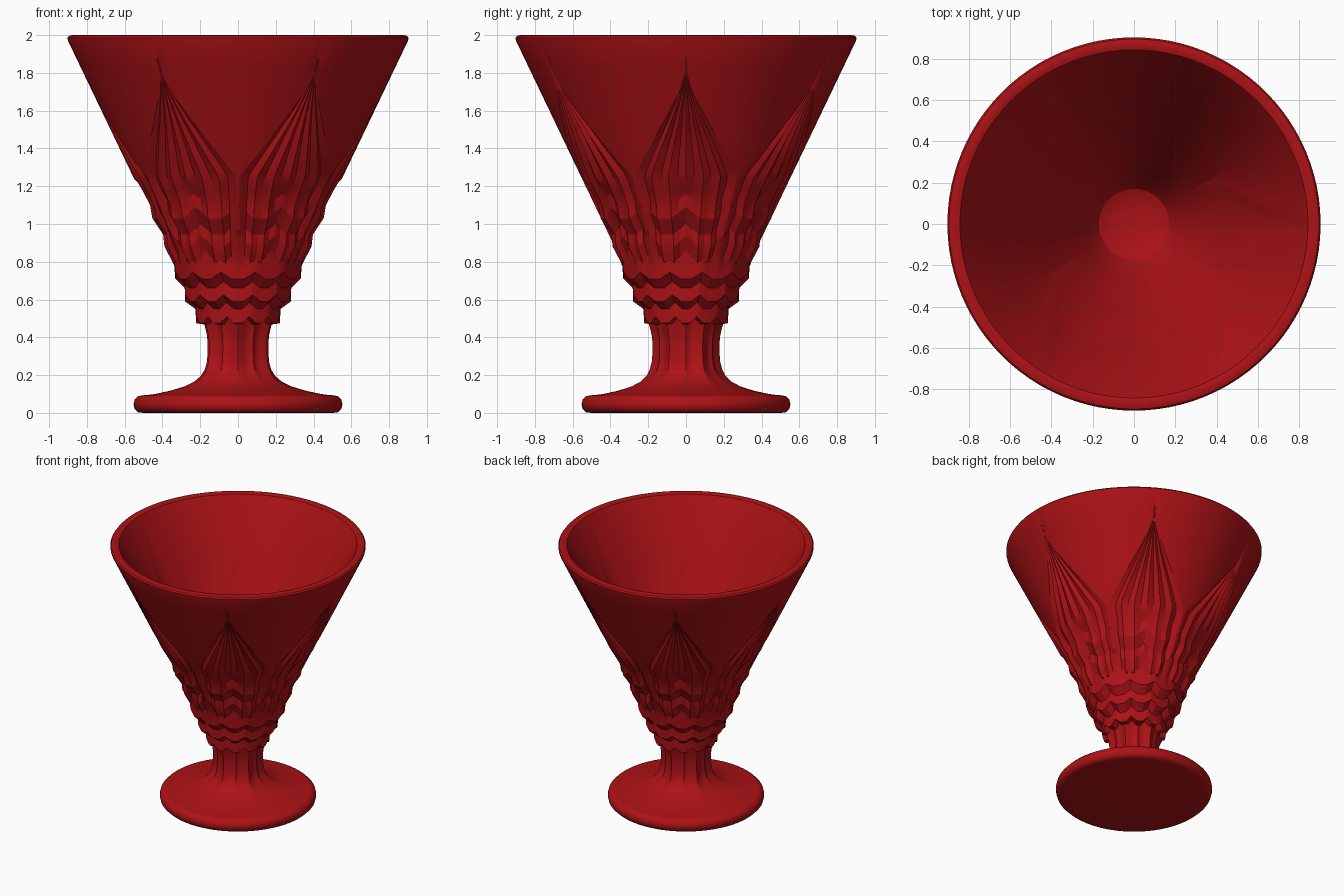
import bpy, bmesh, math
from math import sin, cos, pi, radians

if "Cube" in bpy.data.objects:
    bpy.data.objects.remove(bpy.data.objects["Cube"])

red = bpy.data.materials.new("red_glass")
red.diffuse_color = (0.42, 0.006, 0.008, 1)
red.use_nodes = True
red.node_tree.nodes["Principled BSDF"].inputs["Base Color"].default_value = red.diffuse_color


def skin(name, rings, angle):
    """Bridge closed rings of points, capping both ends."""
    bm = bmesh.new()
    vr = [[bm.verts.new(p) for p in ring] for ring in rings]
    n = len(vr[0])
    for a, b in zip(vr, vr[1:]):
        for i in range(n):
            j = (i + 1) % n
            bm.faces.new((a[i], a[j], b[j], b[i]))
    bm.faces.new(vr[0][::-1])
    bm.faces.new(vr[-1])
    bmesh.ops.recalc_face_normals(bm, faces=bm.faces)
    me = bpy.data.meshes.new(name)
    bm.to_mesh(me)
    bm.free()
    me.materials.append(red)
    ob = bpy.data.objects.new(name, me)
    bpy.context.collection.objects.link(ob)
    bpy.ops.object.select_all(action='DESELECT')
    ob.select_set(True)
    bpy.context.view_layer.objects.active = ob
    bpy.ops.object.shade_smooth_by_angle(angle=radians(angle))
    return ob


def lathe(name, profile, n, shape=lambda r, z, t: r, angle=30):
    rings = []
    for r, z in profile:
        ring = []
        for i in range(n):
            t = 2 * pi * i / n
            k = shape(r, z, t)
            ring.append((k * cos(t), k * sin(t), z))
        rings.append(ring)
    return skin(name, rings, angle)


# Round foot
lathe("foot", [(.5, 0), (.53, .003), (.547, .02), (.553, .045), (.547, .07),
               (.53, .088), (.505, .093), (.42, .1)], 96, angle=40)


# Fluted six-lobed stem flaring into the foot
def flutes(r, z, t):
    f = min(1, max(0, (z - .12) / .12))
    return r * (1 - .05 * f * cos(6 * t)) - .016 * f * abs(sin(6 * t)) + .006 * f


lathe("stem", [(.51, .09), (.44, .1), (.36, .117), (.285, .14), (.235, .165),
               (.2, .195), (.178, .23), (.167, .27), (.163, .32), (.163, .37),
               (.167, .41), (.176, .45), (.19, .5)], 144, flutes, 25)

# Cut bowl: six pleated leaves over scalloped steps and zigzag bands
LEAF, PANEL = 6, 8
HALF = LEAF + PANEL
ZIG = (0, 0, .5, 1, .5, 0, 0)
SAG = (.5, 0, -.5, -.5, -.5, 0, .5)


def cone(z):
    return .9 - .479 * (1.97 - z)


def leaf_width(z):
    t = max(0, (1.84 - z) / .6)
    return min(.97, max(.02, t ** 1.6))


def bowl_ring(r, z, kind):
    w = leaf_width(z)
    ring = []
    for s in range(6):
        for j in range(-HALF, HALF):
            a = abs(j)
            i = min(a, LEAF)
            if a <= LEAF:
                off = w * a / LEAF
            else:
                off = w + (1 - w) * (a - LEAF) / PANEL
            t = radians(60 * s + 30 * off * (1 if j > 0 else -1))
            k, h = r, z
            if kind == "band":
                h += .035 * ZIG[i]
                k *= 1 + .03 * ZIG[i]
            elif kind == "scallop":
                h += (.06 if z < 1.18 else .03) * SAG[i]
                k = cone(h) if i == LEAF else r - .01 * (i % 2)
            elif kind == "leaf" and i % 2:
                k -= .02 * min(1, 2.5 * w)
            ring.append((k * cos(t), k * sin(t), h))
    return ring


rows = [(r, z, "band") for r, z in
        [(.16, .465), (.222, .475), (.225, .55), (.28, .59), (.282, .66),
         (.332, .71), (.337, .775)]]
rows += [(r, z, "scallop") for r, z in
         [(.352, .83), (.395, .91), (.402, .975), (.46, 1.06),
          (.472, 1.13), (.512, 1.19)]]
rows += [(cone(1.24 + .03 * i), 1.24 + .03 * i, "leaf") for i in range(21)]
# Rounded rim, then the smooth inside
rows += [(r, z, "plain") for r, z in
         [(.9, 1.97), (.903, 1.985), (.895, 1.996), (.88, 2), (.855, 2),
          (.842, 1.995), (.835, 1.985), (.66, 1.62), (.45, 1.182),
          (.25, .764), (.19, .638), (.17, .61), (.13, .592), (.07, .582),
          (.01, .58)]]
skin("cut_bowl", [bowl_ring(*row) for row in rows], 22)
